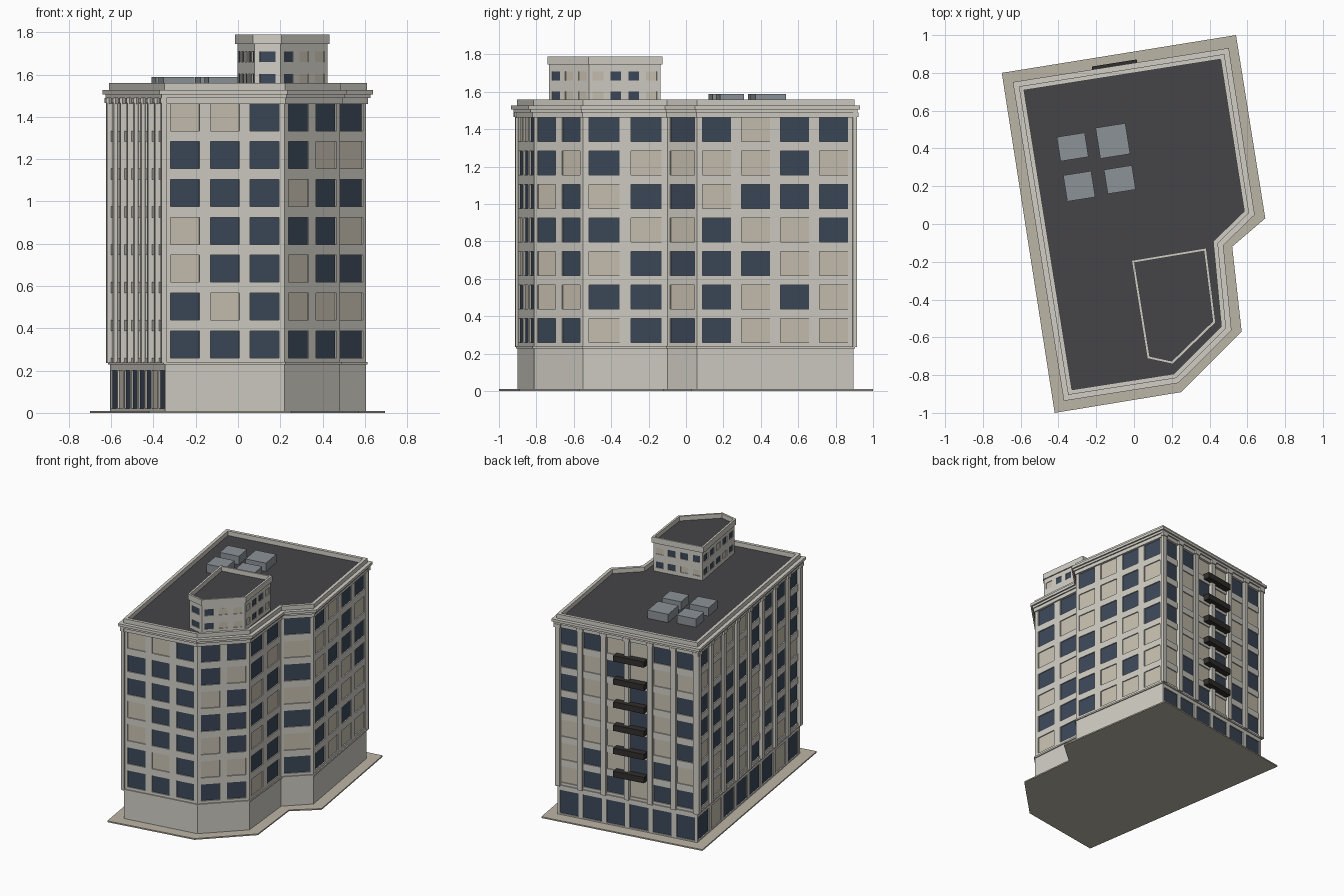
import bpy, bmesh, math, random
from mathutils import Vector

if "Cube" in bpy.data.objects:
    bpy.data.objects.remove(bpy.data.objects["Cube"])

random.seed(4)


def mat(name, r, g, b):
    m = bpy.data.materials.new(name)
    m.diffuse_color = (r, g, b, 1)
    m.use_nodes = True
    m.node_tree.nodes["Principled BSDF"].inputs["Base Color"].default_value = m.diffuse_color
    return m


WALL = mat("stone", 0.63, 0.61, 0.55)
GLASS = mat("dark_glass", 0.045, 0.065, 0.10)
BLIND = mat("pale_blind", 0.58, 0.53, 0.44)
ROOF = mat("roofing", 0.06, 0.06, 0.065)
PAVE = mat("paving", 0.50, 0.46, 0.38)
METAL = mat("metal", 0.26, 0.29, 0.31)
DARK = mat("dark_metal", 0.03, 0.028, 0.026)

# Counter-clockwise footprints, starting at the front left corner
PLOT = [(-.42, -1), (.25, -.89), (.57, -.57), (.52, -.12), (.695, .03), (.54, 1), (-.70, .80)]
BODY = [(-.345, -.90), (.22, -.812), (.483, -.55), (.44, -.10), (.605, .06), (.475, .895), (-.605, .725)]
PENT = [(.078, -.705), (.202, -.732), (.423, -.518), (.375, -.137), (-.003, -.20)]
FLOORS = [(.26 + .179 * i, .388 + .179 * i) for i in range(7)]


def finish(name, bm, *mats):
    me = bpy.data.meshes.new(name)
    bm.to_mesh(me)
    bm.free()
    for m in mats:
        me.materials.append(m)
    ob = bpy.data.objects.new(name, me)
    bpy.context.collection.objects.link(ob)
    return ob


def edges(poly):
    return [(Vector(p), Vector(poly[(i + 1) % len(poly)])) for i, p in enumerate(poly)]


def outward(p, q):
    d = (q - p).normalized()
    return Vector((d.y, -d.x))


def offset(poly, dist):
    # mitred offset, positive is outward
    es, out = edges(poly), []
    for i, (p, q) in enumerate(es):
        a, b = outward(*es[i - 1]), outward(p, q)
        out.append(p + (a + b) * (dist / (1 + a.dot(b))))
    return out


def prism(name, poly, z0, z1, m):
    bm = bmesh.new()
    lo = [bm.verts.new((p[0], p[1], z0)) for p in poly]
    hi = [bm.verts.new((p[0], p[1], z1)) for p in poly]
    bm.faces.new(hi)
    bm.faces.new(lo[::-1])
    for i in range(len(poly)):
        j = (i + 1) % len(poly)
        bm.faces.new((lo[i], lo[j], hi[j], hi[i]))
    return finish(name, bm, m)


def ring(name, poly, outer, inner, z0, z1, m=WALL):
    # hollow band following a footprint
    bm = bmesh.new()
    loops = [[bm.verts.new((p.x, p.y, z)) for p in offset(poly, d)]
             for d, z in ((outer, z0), (outer, z1), (inner, z1), (inner, z0))]
    for k in range(4):
        a, b = loops[k], loops[(k + 1) % 4]
        for i in range(len(poly)):
            j = (i + 1) % len(poly)
            bm.faces.new((a[i], a[j], b[j], b[i]))
    return finish(name, bm, m)


def facade(name, p, q, z0, z1, rows, n, frac=.73, depth=.008, pattern=None):
    # wall panel with a grid of recessed windows
    bm = bmesh.new()
    inward = -outward(p, q) * depth
    ss = [0] + [(i + .5 + k * frac / 2) / n for i in range(n) for k in (-1, 1)] + [1]
    zs = [z0] + [z for r in rows for z in r] + [z1]

    def pt(s, z, deep=False):
        v = p.lerp(q, s) + (inward if deep else Vector((0, 0)))
        return Vector((v.x, v.y, z))

    for i in range(len(ss) - 1):
        for j in range(len(zs) - 1):
            corners = [(ss[i], zs[j]), (ss[i + 1], zs[j]), (ss[i + 1], zs[j + 1]), (ss[i], zs[j + 1])]
            front = [bm.verts.new(pt(*c)) for c in corners]
            if not (i % 2 and j % 2):
                bm.faces.new(front)
                continue
            back = [bm.verts.new(pt(*c, True)) for c in corners]
            if pattern:
                dark = pattern[j // 2][i // 2] == "D"
            else:
                dark = random.random() < .55
            bm.faces.new(back).material_index = 1 if dark else 2
            for k in range(4):
                l = (k + 1) % 4
                bm.faces.new((front[k], front[l], back[l], back[k]))
    bmesh.ops.remove_doubles(bm, verts=bm.verts, dist=1e-5)
    return finish(name, bm, WALL, GLASS, BLIND)


def wall_box(name, p, q, s0, s1, d0, d1, z0, z1, m=WALL):
    # block fixed to a wall, s in units along the wall, d outward
    u, n = (q - p).normalized(), outward(p, q)
    return prism(name, [p + u * s0 + n * d1, p + u * s1 + n * d1, p + u * s1 + n * d0, p + u * s0 + n * d0][::1],
                 z0, z1, m)


# Pavement
prism("pavement", PLOT, 0, .01, PAVE)

# Window patterns from the ground up: D = dark glass, B = blind drawn
patterns = [
    ["DDD", "DBD", "BDD", "BDD", "DDD", "DDD", "BBD"],
    ["DD", "BB", "BD", "DD", "BD", "DB", "DD"],
    ["BD", "DD", "BD", "DB", "BD", "DB", "DD"],
    ["D", "B", "D", "B", "D", "B", "D"],
    ["DBBB", "DBDB", "DDBB", "DBBD", "BDDD", "BBDB", "DBDD"],
    None, None]
counts = [3, 2, 2, 1, 4, 6, 8]
names = ["front", "front_bay", "right_front", "notch", "right_rear", "back", "left"]

# Ground floor and upper walls
for i, (p, q) in enumerate(edges(BODY)):
    street = i >= 5
    facade("ground_wall_" + names[i], p, q, 0, .235, [(.02, .20)] if street else [],
           counts[i] if street else 0, .8)
    facade("upper_wall_" + names[i], p, q, .235, 1.53, FLOORS, counts[i],
           .82 if i == 3 else .76 if street else .73, pattern=patterns[i])

    # Pilasters with capitals on the back and left
    if street:
        L, w = (q - p).length, .038
        for k in range(counts[i] + 1):
            c = min(max(L * k / counts[i], w / 2 - .012), L - w / 2 + .012)
            wall_box("pilaster_" + names[i], p, q, c - w / 2, c + w / 2, -.005, .018, .235, 1.465)
            wall_box("capital_" + names[i], p, q, c - w / 2 - .006, c + w / 2 + .006, -.005, .024, 1.465, 1.49)

# Balconies on the back
p, q = edges(BODY)[5]
L = (q - p).length
for lo, hi in FLOORS[1:]:
    wall_box("balcony", p, q, L * .42, L * .64, -.005, .048, lo - .03, lo + .015, DARK)

# Base ledge, cornice and parapet
ring("base_ledge", BODY, .008, -.004, .228, .24)
ring("frieze", BODY, .010, -.004, 1.462, 1.49)
ring("cornice_lower", BODY, .020, -.004, 1.49, 1.507)
ring("cornice_upper", BODY, .032, -.004, 1.507, 1.527)
ring("parapet", BODY, .004, -.02, 1.52, 1.56)
prism("main_roof", offset(BODY, -.012), 1.505, 1.525, ROOF)

# Rooftop penthouse
for i, (p, q) in enumerate(edges(PENT)):
    facade("penthouse_wall", p, q, 1.525, 1.75, [(1.555, 1.602), (1.66, 1.71)], [1, 3, 4, 4, 5][i], .6, .005,
           [["D", "D"], ["DBB", "DBB"], ["BDDB", "BDDB"], None, None][i])
ring("penthouse_parapet", PENT, .009, -.006, 1.745, 1.79)
prism("penthouse_roof", offset(PENT, -.003), 1.74, 1.755, ROOF)

# Rooftop cooling units
for x, y, w, d in [(-.325, .408, .15, .13), (-.112, .44, .16, .165), (-.29, .20, .15, .14), (-.075, .235, .15, .13)]:
    bpy.ops.mesh.primitive_cube_add(size=1, location=(x, y, 1.557), rotation=(0, 0, math.radians(9)))
    ob = bpy.context.object
    ob.name = "cooling_unit"
    ob.scale = (w, d, .065)
    ob.data.materials.append(METAL)
